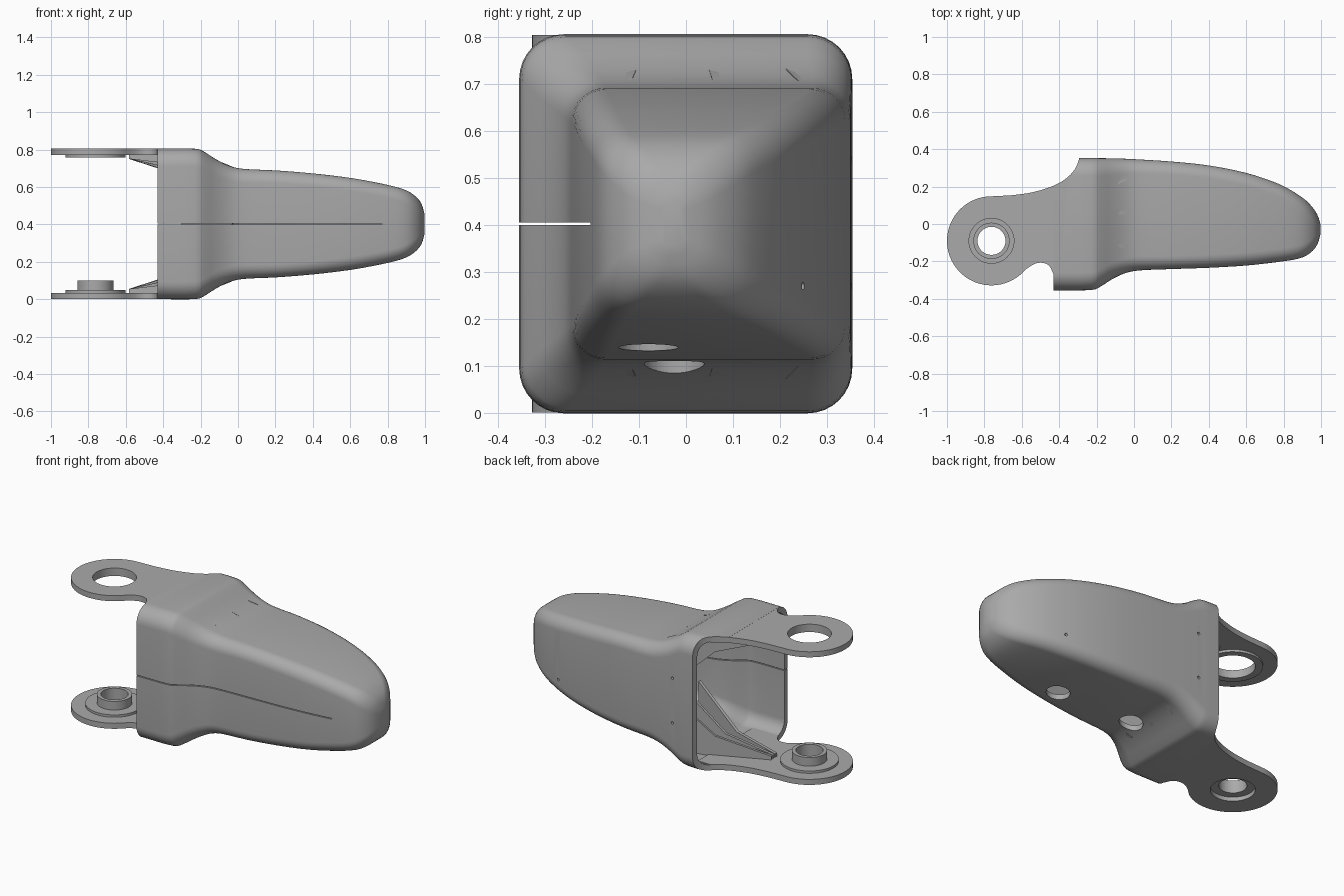
import bpy, bmesh, math
from mathutils import Vector

if "Cube" in bpy.data.objects:
    bpy.data.objects.remove(bpy.data.objects["Cube"])

grey = bpy.data.materials.new("mid grey")
grey.use_nodes = True
grey.diffuse_color = (0.4, 0.4, 0.4, 1)
grey.node_tree.nodes["Principled BSDF"].inputs["Base Color"].default_value = (0.4, 0.4, 0.4, 1)

HEIGHT = 0.805
EYE = (-0.762, -0.09)      # centre of the lug eyes


def finish(name, bm, hidden=False):
    bmesh.ops.recalc_face_normals(bm, faces=bm.faces)
    mesh = bpy.data.meshes.new(name)
    bm.to_mesh(mesh)
    bm.free()
    mesh.materials.append(grey)
    ob = bpy.data.objects.new(name, mesh)
    bpy.context.collection.objects.link(ob)
    if hidden:
        ob.hide_render = True
        ob.hide_set(True)
    return ob


def prism(name, outline, z0, z1, hidden=False):
    bm = bmesh.new()
    low = bm.faces.new([bm.verts.new((x, y, z0)) for x, y in outline])
    new = bmesh.ops.extrude_face_region(bm, geom=[low])["geom"]
    bmesh.ops.translate(bm, verts=[v for v in new if isinstance(v, bmesh.types.BMVert)],
                        vec=(0, 0, z1 - z0))
    return finish(name, bm, hidden)


def circle(r, n=48, centre=EYE):
    return [(centre[0] + r * math.cos(2 * math.pi * i / n),
             centre[1] + r * math.sin(2 * math.pi * i / n)) for i in range(n)]


def cut(ob, cutter, operation="DIFFERENCE"):
    m = ob.modifiers.new("cut", "BOOLEAN")
    m.object, m.operation, m.solver = cutter, operation, "EXACT"


def spline(points, steps):
    """Smooth curve through the points, without overshoot at the ends."""
    pts = [Vector(p) for p in points]
    out = []
    for i in range(len(pts) - 1):
        a, b, c, d = pts[max(i - 1, 0)], pts[i], pts[i + 1], pts[min(i + 2, len(pts) - 1)]
        for k in range(steps):
            t = k / steps
            out.append(b + 0.5 * t * ((c - a) + t * ((2 * a - 5 * b + 4 * c - d)
                       + t * (3 * (b - c) + d - a))))
    return out + [pts[-1]]


def ring(bm, s, inset):
    x, y0, y1, half, r = s
    y0, y1, half = y0 + inset, y1 - inset, half - inset
    r = min(max(r - inset * 0.6, 0.01), (y1 - y0) / 2 - 0.002, half - 0.002)
    verts = []
    for q, (cy, cz) in enumerate([(y1 - r, half - r), (y0 + r, half - r),
                                  (y0 + r, r - half), (y1 - r, r - half)]):
        for k in range(9):
            a = math.pi / 2 * (q + k / 8)
            verts.append(bm.verts.new((x, cy + r * math.cos(a), HEIGHT / 2 + cz + r * math.sin(a))))
    return verts


# Housing: stations of x, front y, back y, half height, corner radius
stations = [(-0.55, -0.355, 0.355, 0.4025, 0.095), (-0.4, -0.355, 0.355, 0.4025, 0.095),
            (-0.23, -0.353, 0.353, 0.402, 0.095), (-0.18, -0.335, 0.352, 0.385, 0.095),
            (-0.12, -0.297, 0.351, 0.347, 0.09), (-0.05, -0.264, 0.349, 0.312, 0.08),
            (0.03, -0.248, 0.345, 0.294, 0.075), (0.2, -0.241, 0.334, 0.286, 0.07),
            (0.4, -0.234, 0.313, 0.27, 0.07), (0.6, -0.222, 0.273, 0.246, 0.07),
            (0.77, -0.203, 0.216, 0.215, 0.07), (0.88, -0.185, 0.155, 0.187, 0.07),
            (0.94, -0.157, 0.106, 0.155, 0.07), (0.98, -0.11, 0.05, 0.11, 0.06),
            (0.998, -0.05, -0.005, 0.05, 0.02)]
bm = bmesh.new()
fine = spline(stations, 3)
outer = [ring(bm, s, 0) for s in fine]
inner = [ring(bm, s, 0.03) for s in fine if s[0] < 0.93]
for rings in (outer, inner):
    for a, b in zip(rings, rings[1:]):
        for i in range(len(a)):
            j = (i + 1) % len(a)
            bm.faces.new((a[i], a[j], b[j], b[i]))
    bm.faces.new(rings[-1])
for i in range(len(outer[0])):
    j = (i + 1) % len(outer[0])
    bm.faces.new((outer[0][i], outer[0][j], inner[0][j], inner[0][i]))
housing = finish("housing", bm)

# Curved mouth of the housing
back_curve = [tuple(p)[:2] for p in spline([(-0.29, 0.36, 0), (-0.315, 0.295, 0), (-0.37, 0.238, 0),
                                            (-0.45, 0.197, 0), (-0.55, 0.17, 0)], 6)]
trim = prism("mouth_trim", [(-0.43, -0.5), (1.2, -0.5), (1.2, 0.5), (-0.29, 0.5)]
             + [p for p in back_curve if p[0] > -0.43] + [(-0.43, 0.205)], -0.2, 1.0, True)
cut(housing, trim, "INTERSECT")

# Thin slit along the front, drain holes below, pin holes in the back
slit = prism("slit_cutter", [(-0.6, -0.5), (0.77, -0.5), (0.77, -0.14), (-0.6, -0.25)],
             0.4, 0.405, True)
cut(housing, slit)
for i, spot in enumerate([(0.0, -0.025), (0.46, -0.08)]):
    cut(housing, prism(f"drain_cutter_{i}", circle(0.064, 32, spot), -0.1, 0.3, True))
bm = bmesh.new()
for x in (-0.155, 0.68):
    for z in (0.27, 0.54):
        made = bmesh.ops.create_cone(bm, segments=12, radius1=0.008, radius2=0.008,
                                     depth=0.3, cap_ends=True)["verts"]
        for v in made:
            v.co = (v.co.x + x, v.co.z + 0.3, v.co.y + z)
cut(housing, finish("pin_cutter", bm, True))

# Lug plates with a round eye, curving into the housing
arc = [(EYE[0] + 0.238 * math.cos(a), EYE[1] + 0.238 * math.sin(a))
       for a in [math.radians(90 + 220 * i / 40) for i in range(41)]]
front_curve = [tuple(p)[:2] for p in spline([(-0.575, -0.24, 0), (-0.535, -0.215, 0), (-0.495, -0.207, 0),
                                             (-0.455, -0.222, 0), (-0.432, -0.265, 0)], 5)]
neck = [tuple(p)[:2] for p in spline([(-0.345, 0.258, 0), (-0.39, 0.225, 0), (-0.45, 0.197, 0),
                                      (-0.55, 0.168, 0), (-0.66, 0.153, 0)], 6)]
lug = [(-0.26, 0.258)] + neck + arc + front_curve + [(-0.26, -0.265)]


def both(z0, z1, top):
    return (HEIGHT - z1, HEIGHT - z0) if top else (z0, z1)


for side, top in (("lower", False), ("upper", True)):
    plate = prism(side + "_lug", lug, *both(0.0005, 0.034, top))
    cut(plate, prism(side + "_eye_cutter", circle(0.12), *both(-0.1, 0.3, top), True))
    # Raised pad around the eye
    pad = prism(side + "_eye_pad", circle(0.16), *both(0.03, 0.048, top))
    bore = prism(side + "_bore_cutter", circle(0.12 if top else 0.075),
                 *both(-0.1, 0.3, top), True)
    cut(pad, bore)
    if not top:
        boss = prism("lower_boss", circle(0.124), *both(0.025, 0.047, top))
        collar = prism("lower_collar", circle(0.097), 0.04, 0.1)
        cut(boss, bore)
        cut(collar, bore)

    # Fanned gusset ribs running from the eye into the housing
    for n, (ey, rise) in enumerate([(-0.13, 0.2), (0.07, 0.27), (0.26, 0.33)]):
        start, end = Vector((-0.58, -0.03 + 0.02 * n, 0)), Vector((0.0, ey, 0))
        along = end - start
        across = Vector((-along.y, along.x, 0)).normalized() * 0.009
        bm = bmesh.new()
        faces = []
        for s in (-1, 1):
            ring_verts = []
            for t, z in ((0, 0.025), (0.62, 0.02), (1, 0.11), (1, rise + 0.1), (0.5, rise * 0.45), (0, 0.055)):
                p = start + along * t + across * s
                ring_verts.append(bm.verts.new((p.x, p.y, HEIGHT - z if top else z)))
            bm.faces.new(ring_verts)
            faces.append(ring_verts)
        for i in range(6):
            j = (i + 1) % 6
            bm.faces.new((faces[0][i], faces[0][j], faces[1][j], faces[1][i]))
        finish(f"{side}_rib_{n}", bm)

# Apply the cuts, then smooth with sharp edges kept
bpy.context.view_layer.update()
graph = bpy.context.evaluated_depsgraph_get()
solid = [o for o in bpy.data.objects if o.type == "MESH" and not o.hide_render
         and o.data.materials and o.data.materials[0] == grey]
baked = {o: bpy.data.meshes.new_from_object(o.evaluated_get(graph)) for o in solid}
for o, mesh in baked.items():
    o.modifiers.clear()
    o.data = mesh
bpy.ops.object.select_all(action="DESELECT")
for o in solid:
    o.select_set(True)
bpy.context.view_layer.objects.active = housing
bpy.ops.object.shade_smooth_by_angle(angle=math.radians(35))
